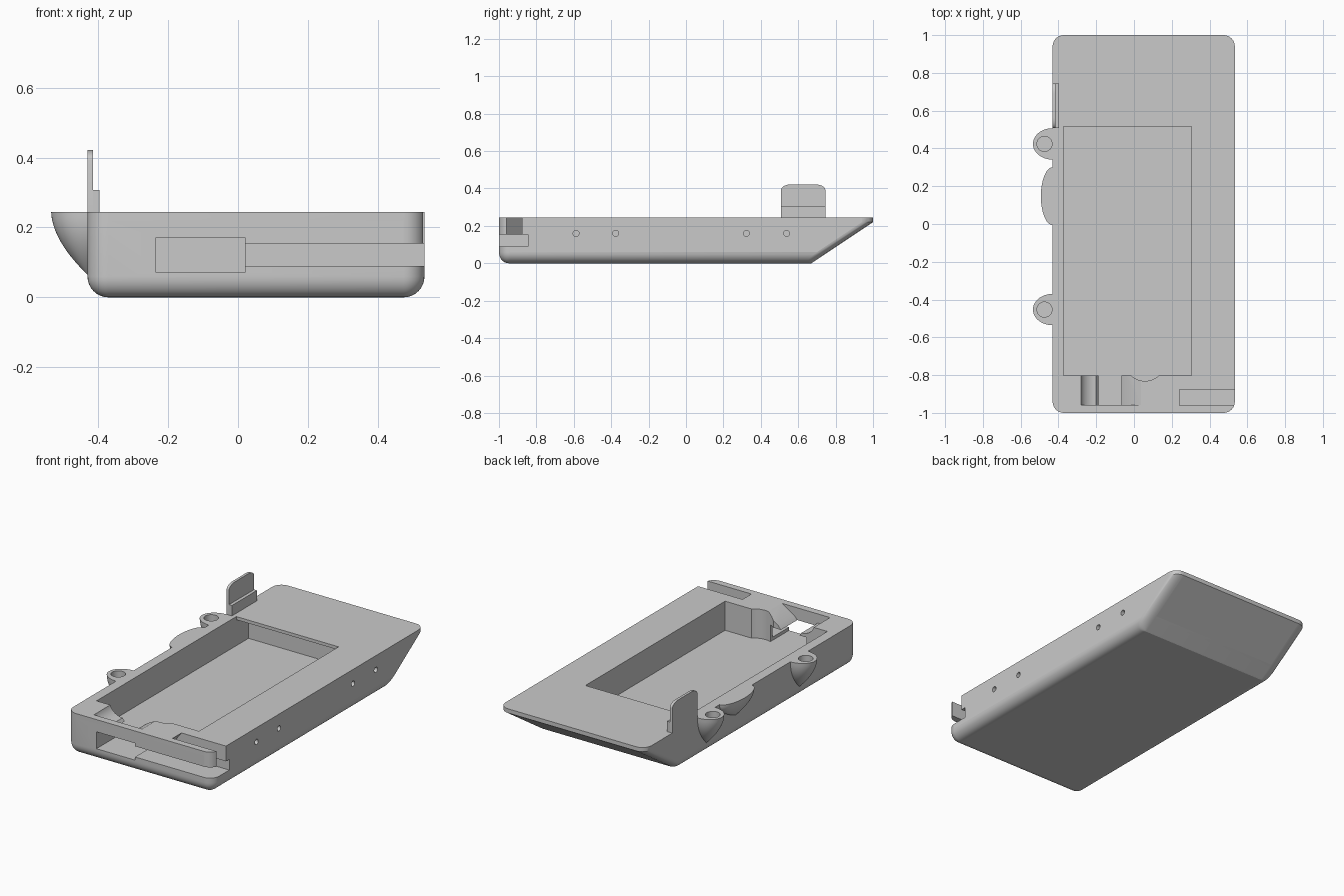
import bpy, bmesh, math
from math import sin, cos, pi

cube = bpy.data.objects.get("Cube")
if cube:
    bpy.data.objects.remove(cube, do_unlink=True)

grey = bpy.data.materials.new("plain_grey")
grey.use_nodes = True
grey.diffuse_color = (0.59, 0.59, 0.59, 1)
grey.node_tree.nodes["Principled BSDF"].inputs["Base Color"].default_value = grey.diffuse_color

LEFT, RIGHT, FRONT, TOP = -0.431, 0.534, -1.0, 0.245
FLOOR = 0.071


def loft(name, rings):
    """Closed solid through a stack of equal-length point rings."""
    bm = bmesh.new()
    vs = [[bm.verts.new(p) for p in ring] for ring in rings]
    n = len(vs[0])
    for a, b in zip(vs, vs[1:]):
        for i in range(n):
            j = (i + 1) % n
            bm.faces.new((a[i], a[j], b[j], b[i]))
    bm.faces.new(vs[0][::-1])
    bm.faces.new(vs[-1])
    bmesh.ops.recalc_face_normals(bm, faces=bm.faces)
    mesh = bpy.data.meshes.new(name)
    bm.to_mesh(mesh)
    bm.free()
    mesh.materials.append(grey)
    ob = bpy.data.objects.new(name, mesh)
    bpy.context.collection.objects.link(ob)
    return ob


def prism(name, pts, axis, lo, hi):
    """Extrude a 2D outline along x, y or z."""
    place = {"x": lambda a, b, t: (t, a, b),
             "y": lambda a, b, t: (a, t, b),
             "z": lambda a, b, t: (a, b, t)}[axis]
    return loft(name, [[place(a, b, t) for a, b in pts] for t in (lo, hi)])


def box(name, x0, x1, y0, y1, z0, z1):
    return prism(name, [(x0, y0), (x1, y0), (x1, y1), (x0, y1)], "z", z0, z1)


def circle(cx, cy, r, n=32):
    return [(cx + r * cos(2 * pi * i / n), cy + r * sin(2 * pi * i / n)) for i in range(n)]


def cut(ob, cutter):
    cutter.hide_render = True
    mod = ob.modifiers.new("cut", "BOOLEAN")
    mod.operation, mod.solver, mod.object = "DIFFERENCE", "EXACT", cutter
    bpy.context.view_layer.objects.active = ob
    bpy.ops.object.modifier_apply(modifier=mod.name)
    bpy.data.objects.remove(cutter, do_unlink=True)


def smooth(ob, angle=25):
    """Smooth the curved faces; keep the broad ones truly flat."""
    bpy.ops.object.select_all(action="DESELECT")
    ob.select_set(True)
    bpy.context.view_layer.objects.active = ob
    bpy.ops.object.shade_smooth_by_angle(angle=math.radians(angle))
    for face in ob.data.polygons:
        if face.area > 0.03:
            face.use_smooth = False


def rounded_rect(x0, x1, y0, y1, r, z, n=8):
    corners = [(x1 - r, y1 - r, 0), (x0 + r, y1 - r, 1), (x0 + r, y0 + r, 2), (x1 - r, y0 + r, 3)]
    return [(cx + r * cos((q + k / n) * pi / 2), cy + r * sin((q + k / n) * pi / 2), z)
            for cx, cy, q in corners for k in range(n + 1)]


# Body: rounded tray with a rolled bottom edge and a sloping back
ROLL, LIP = 0.06, 0.22
rings = []
for z in [ROLL * (1 - cos(k / 8 * pi / 2)) for k in range(9)] + [LIP, TOP]:
    d = max(0.0, 1 - z / ROLL)
    inset = ROLL * (1 - math.sqrt(1 - d * d))
    back = 0.67 + 0.33 * min(z / LIP, 1)
    rings.append(rounded_rect(LEFT + inset, RIGHT - inset, FRONT + 0.85 * inset, back,
                              max(ROLL - inset, 0.004), z))
body = loft("body", rings)

# Main pocket, its recess under the back deck and the round scoop in its front wall
cut(body, box("pocket_cutter", -0.372, 0.304, -0.803, 0.515, FLOOR, 0.4))
cut(body, box("recess_cutter", -0.372, 0.304, 0.4, 0.63, FLOOR, 0.226))
cut(body, prism("scoop_cutter", circle(0.058, -0.722, 0.109, 48), "z", FLOOR, 0.4))

# Front port, with a funnel opening above it: curved lip on one side, ramp on the other
cut(body, box("port_cutter", -0.235, 0.02, -1.1, -0.79, FLOOR, 0.172))
funnel = [(-0.2 - 0.085 * sin(a), 0.265 - 0.075 * cos(a))
          for a in [k / 8 * pi / 2 for k in range(9)]]
funnel += [(-0.285, 0.4), (0.037, 0.4), (0.037, TOP), (-0.045, 0.195),
           (-0.065, 0.172), (-0.065, 0.15), (-0.187, 0.15), (-0.187, 0.172)]
cut(body, prism("funnel_cutter", funnel, "y", -0.957, -0.79))

# Side groove running from the port around the corner, open to the top
cut(body, box("groove_cutter", 0.0, 0.7, -1.1, -0.845, 0.09, 0.154))
slot = [(0.16, 0.14), (0.7, 0.14), (0.7, 0.4), (0.24, 0.4), (0.24, TOP)]
cut(body, prism("slot_cutter", slot, "y", -0.96, -0.876))

# Pin holes along the side
for y in (-0.588, -0.376, 0.323, 0.538):
    cut(body, prism("pin_cutter", circle(y, 0.16, 0.016, 20), "x", 0.42, 0.6))
smooth(body)


def bulge(name, y, reach, half, depth):
    """Half-round lug that curves down into the side wall."""
    rings = []
    for k in range(17):
        t = sin(k / 16 * pi / 2)
        out = max(1 - t ** 1.8, 0.01)
        wide = max(1 - t ** 2.2, 0.01)
        rings.append([(LEFT - reach * out * sin(pi * i / 24),
                       y + half * wide * cos(pi * i / 24),
                       TOP - depth * t) for i in range(25)])
    return loft(name, rings)


# Side lugs with screw holes, and the wider thumb bulge
for name, y in (("front_lug", -0.453), ("back_lug", 0.424)):
    lug = bulge(name, y, 0.104, 0.083, 0.18)
    cut(lug, prism("screw_cutter", circle(-0.474, y, 0.04), "z", TOP - 0.07, 0.4))
    smooth(lug)
smooth(bulge("middle_bulge", 0.147, 0.062, 0.153, 0.12))

# Upright tab with rounded top corners and its foot
RX, RZ, Y0, Y1, H = 0.055, 0.03, 0.508, 0.745, 0.422
outline = [(Y0, TOP - 0.01), (Y1, TOP - 0.01)]
for cy, start in ((Y1 - RX, 0), (Y0 + RX, 1)):
    outline += [(cy + RX * cos((start + k / 6) * pi / 2),
                 H - RZ + RZ * sin((start + k / 6) * pi / 2)) for k in range(7)]
smooth(prism("upright_tab", outline, "x", LEFT, -0.415))
box("tab_foot", -0.415, -0.396, Y0, Y1, TOP - 0.01, 0.307)
